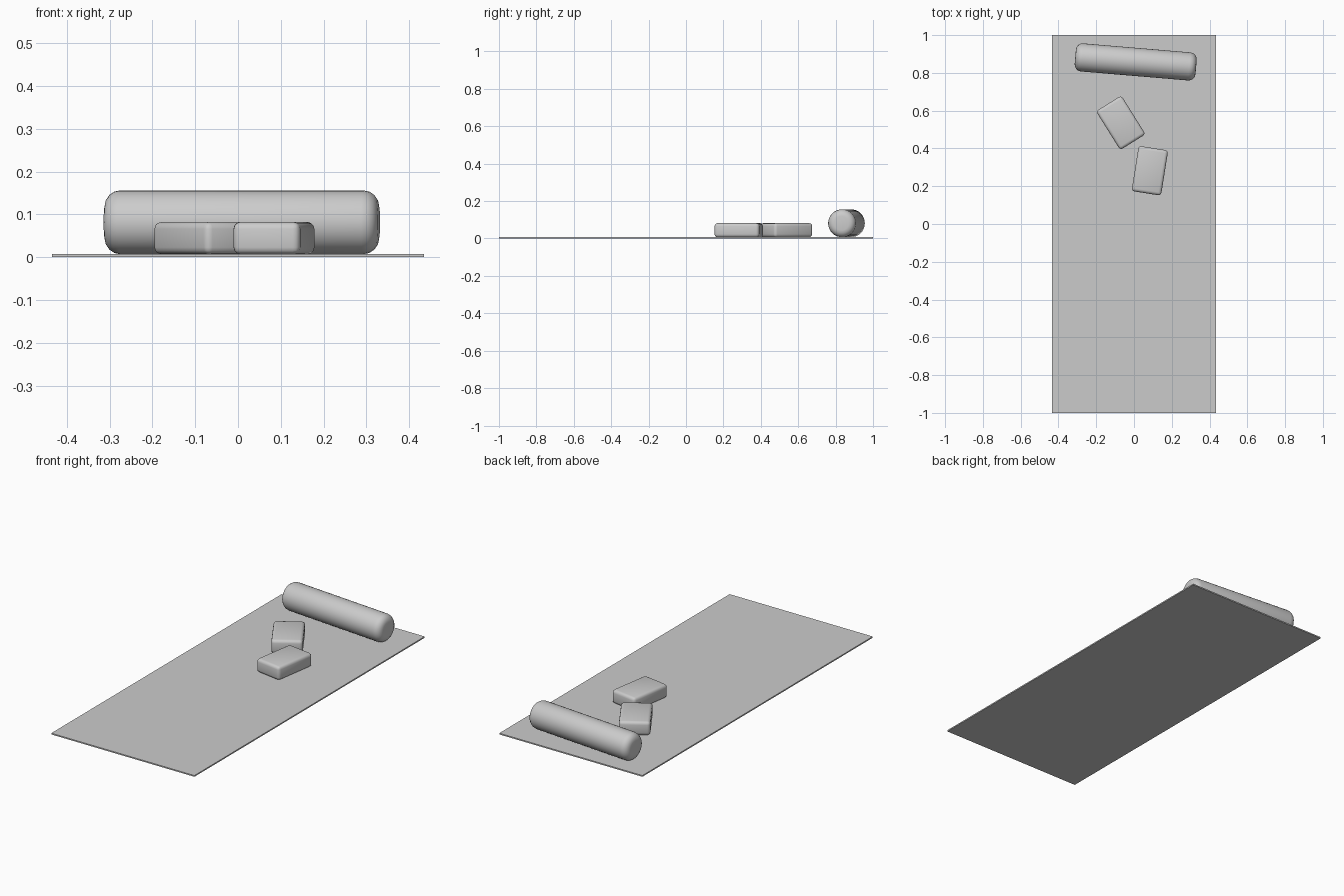
import bpy
from math import radians

if "Cube" in bpy.data.objects:
    bpy.data.objects.remove(bpy.data.objects["Cube"])

MAT_T = 0.007


def finish(ob, name, bevel=0.0, segments=3):
    ob.name = name
    bpy.ops.object.transform_apply(location=False, rotation=False, scale=True)
    if bevel:
        mod = ob.modifiers.new("soft_edges", "BEVEL")
        mod.width = bevel
        mod.segments = segments
        mod.limit_method = "ANGLE"
        mod.angle_limit = radians(40)
        bpy.ops.object.modifier_apply(modifier=mod.name)
        bpy.ops.object.shade_smooth_by_angle(angle=radians(40))
    return ob


def box(name, size, loc, turn=0.0, bevel=0.0):
    bpy.ops.mesh.primitive_cube_add(size=1, location=loc)
    ob = bpy.context.object
    ob.scale = size
    ob = finish(ob, name, bevel)
    ob.rotation_euler.z = radians(turn)
    return ob


# Thin floor mat
box("exercise_mat", (0.87, 2.0, MAT_T), (0, 0, MAT_T / 2))

# Two soft-edged blocks
block = (0.158, 0.242, 0.075)
z = MAT_T + block[2] / 2
box("block_rear", block, (-0.07, 0.536, z), 32, 0.016)
box("block_front", block, (0.084, 0.282, z), -9, 0.016)

# Cylindrical bolster with rounded ends, lying across the mat
R = 0.0745
bpy.ops.mesh.primitive_cylinder_add(vertices=32, radius=R, depth=0.642,
                                    location=(0.009, 0.858, MAT_T + R))
bolster = finish(bpy.context.object, "bolster", 0.036, 4)
bolster.rotation_euler = (0, radians(90), radians(-4.8))
